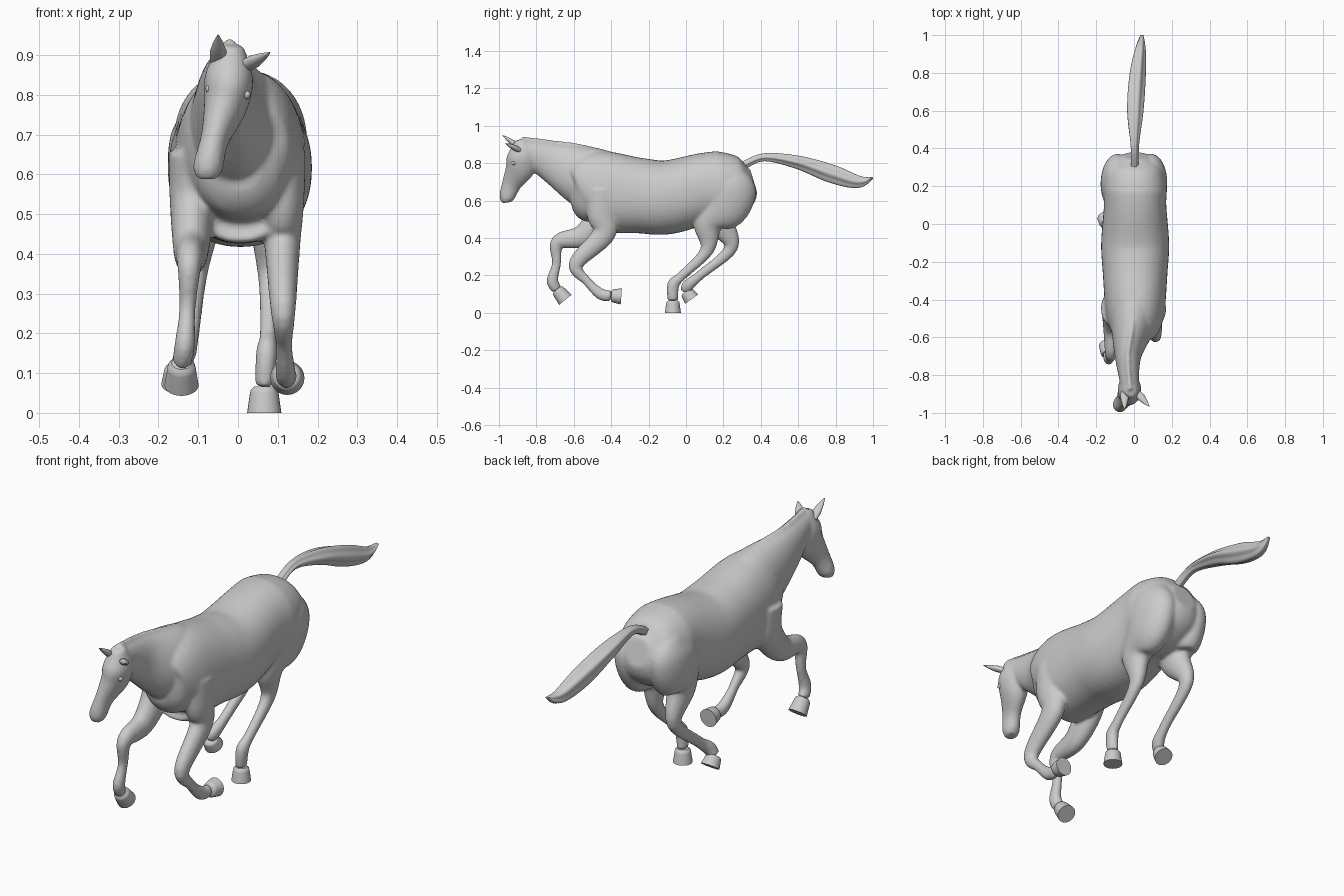
import bpy, bmesh, math
from mathutils import Vector

if "Cube" in bpy.data.objects:
    bpy.data.objects.remove(bpy.data.objects["Cube"])


def spline(pts, steps):
    """Catmull-Rom through tuples of numbers."""
    out = []
    last = len(pts) - 1
    for i in range(last):
        quad = [pts[max(0, min(last, i + k))] for k in (-1, 0, 1, 2)]
        for s in range(steps):
            t = s / steps
            out.append([b + ((c - a) * t + (2 * a - 5 * b + 4 * c - d) * t * t
                             + (3 * b - a - 3 * c + d) * t ** 3) / 2 for a, b, c, d in zip(*quad)])
    return out + [list(pts[-1])]


def loft(bm, pts, steps=6, sides=28, power=2.0, groove=0.0):
    """Rings (x, y, z, half width, half depth) swept along a smooth path."""
    rows = spline(pts, steps)
    rings = []
    for i, (x, y, z, rw, rd) in enumerate(rows):
        ahead, behind = rows[min(i + 1, len(rows) - 1)], rows[max(i - 1, 0)]
        t = (Vector(ahead[:3]) - Vector(behind[:3])).normalized()
        side = (Vector((1, 0, 0)) - t * t.x).normalized()
        deep = t.cross(side)
        ring = []
        for k in range(sides):
            a = math.tau * k / sides
            c, s = math.cos(a), math.sin(a)
            g = 1 + groove * math.cos(5 * a)
            u = math.copysign(abs(c) ** (2 / power), c) * rw * g
            v = math.copysign(abs(s) ** (2 / power), s) * rd * g
            ring.append(bm.verts.new(Vector((x, y, z)) + side * u + deep * v))
        rings.append(ring)
    for a, b in zip(rings, rings[1:]):
        for k in range(sides):
            j = (k + 1) % sides
            bm.faces.new((a[k], a[j], b[j], b[k]))
    bm.faces.new(rings[0][::-1])
    bm.faces.new(rings[-1])


def finish(bm, name):
    bmesh.ops.recalc_face_normals(bm, faces=bm.faces)
    me = bpy.data.meshes.new(name)
    bm.to_mesh(me)
    bm.free()
    ob = bpy.data.objects.new(name, me)
    bpy.context.collection.objects.link(ob)
    bpy.ops.object.select_all(action='DESELECT')
    bpy.context.view_layer.objects.active = ob
    ob.select_set(True)
    bpy.ops.object.shade_smooth_by_angle(angle=math.radians(40))
    return ob


def part(name, pts, **kw):
    bm = bmesh.new()
    loft(bm, pts, **kw)
    return finish(bm, name)


def straight(name, a, b, profile, flat=1):
    """Straight part from a to b; profile maps fraction to radius."""
    a, b = Vector(a), Vector(b)
    part(name, [(*a.lerp(b, f), r, r * flat) for f, r in profile], steps=1)


body = bmesh.new()

# Trunk: y, bottom, top, half width
trunk = [(-.615, .56, .68, .05), (-.575, .485, .765, .11), (-.49, .43, .865, .152), (-.25, .425, .828, .172),
         (-.1, .42, .815, .18), (.1, .48, .855, .165), (.2, .49, .862, .167), (.31, .55, .832, .135),
         (.362, .64, .77, .06)]
loft(body, [(.006, y, (b + t) / 2, w, (t - b) / 2) for y, b, t, w in trunk], sides=40, power=2.2)

# Neck with a narrow crest along its top
neck = [(0, -.36, .66, .135, .175), (-.008, -.53, .725, .118, .168),
        (-.032, -.7, .8, .07, .114), (-.02, -.88, .875, .045, .055)]
loft(body, neck)
loft(body, [(x, y, z + d * .9, .014, .02) for x, y, z, w, d in neck], sides=12)

# Head from poll to muzzle
loft(body, [(-.016, -.885, .925, .03, .03), (-.022, -.877, .85, .06, .077), (-.03, -.885, .78, .056, .08),
            (-.058, -.932, .69, .036, .053), (-.075, -.956, .62, .038, .042), (-.077, -.955, .59, .028, .027)])

# Legs: half widths shared by each pair, then x at both ends, joints (y, z), sole (y, z)
fore_r = (.06, .056, .045, .032, .021, .026, .024)
hind_r = (.05, .085, .085, .058, .03, .022, .027, .024)
shoulder = [(-.45, .66), (-.45, .53)]
thigh = [(.24, .77), (.232, .69), (.2, .58)]
legs = {
    "front_hoof_reaching": (fore_r, -.115, -.142, shoulder + [
        (-.55, .412), (-.685, .378), (-.692, .265), (-.714, .172), (-.69, .125)], (-.645, .07)),
    "front_hoof_folded": (fore_r, .11, .124, shoulder + [
        (-.44, .42), (-.588, .262), (-.53, .17), (-.455, .1), (-.4, .092)], (-.346, .088)),
    "hind_hoof_trailing": (hind_r, -.085, -.15, thigh + [
        (.18, .49), (.242, .35), (.08, .205), (.012, .148), (0, .115)], (.03, .073)),
    "hind_hoof_landing": (hind_r, .088, .066, thigh + [
        (.12, .48), (.112, .335), (-.02, .2), (-.068, .15), (-.07, .066)], (-.07, 0))}
for name, (radii, x0, x1, joints, sole) in legs.items():
    n = len(joints) - 1
    rows = [(x0 + (x1 - x0) * (i / n) ** 2, y, z, r, r + 8 * r * r)
            for i, ((y, z), r) in enumerate(zip(joints, radii))]
    loft(body, rows)
    straight(name, rows[-1][:3], (x1, *sole), ((0, .025), (.12, .034), (.25, .036), (1, .043)))

# Fuse the flesh into one smooth skin
horse = finish(body, "horse_body")
fuse = horse.modifiers.new("fuse", 'REMESH')
fuse.mode = 'VOXEL'
fuse.voxel_size = .007
fuse.use_smooth_shade = True
soften = horse.modifiers.new("soften", 'SMOOTH')
soften.factor = .5
soften.iterations = 12

# Ears
ear = ((0, .02), (.35, .021), (.7, .013), (1, .002))
straight("ear_right", (-.05, -.89, .885), (-.05, -.982, .95), ear, flat=.7)
straight("ear_left", (.018, -.895, .872), (.08, -.965, .906), ear, flat=.7)

# Eyes
for name, c in (("eye_right", (-.071, -.915, .815)), ("eye_left", (.021, -.922, .8))):
    bm = bmesh.new()
    bmesh.ops.create_uvsphere(bm, u_segments=14, v_segments=10, radius=.011)
    bmesh.ops.translate(bm, verts=bm.verts, vec=c)
    finish(bm, name)

# Streaming tail with grooved hair
part("tail", [(.003, .31, .79, .02, .02), (.003, .42, .832, .022, .02), (.004, .6, .804, .042, .034),
              (.016, .78, .743, .042, .046), (.032, .92, .701, .028, .032), (.042, 1, .722, .008, .003)],
     sides=40, groove=.1)
